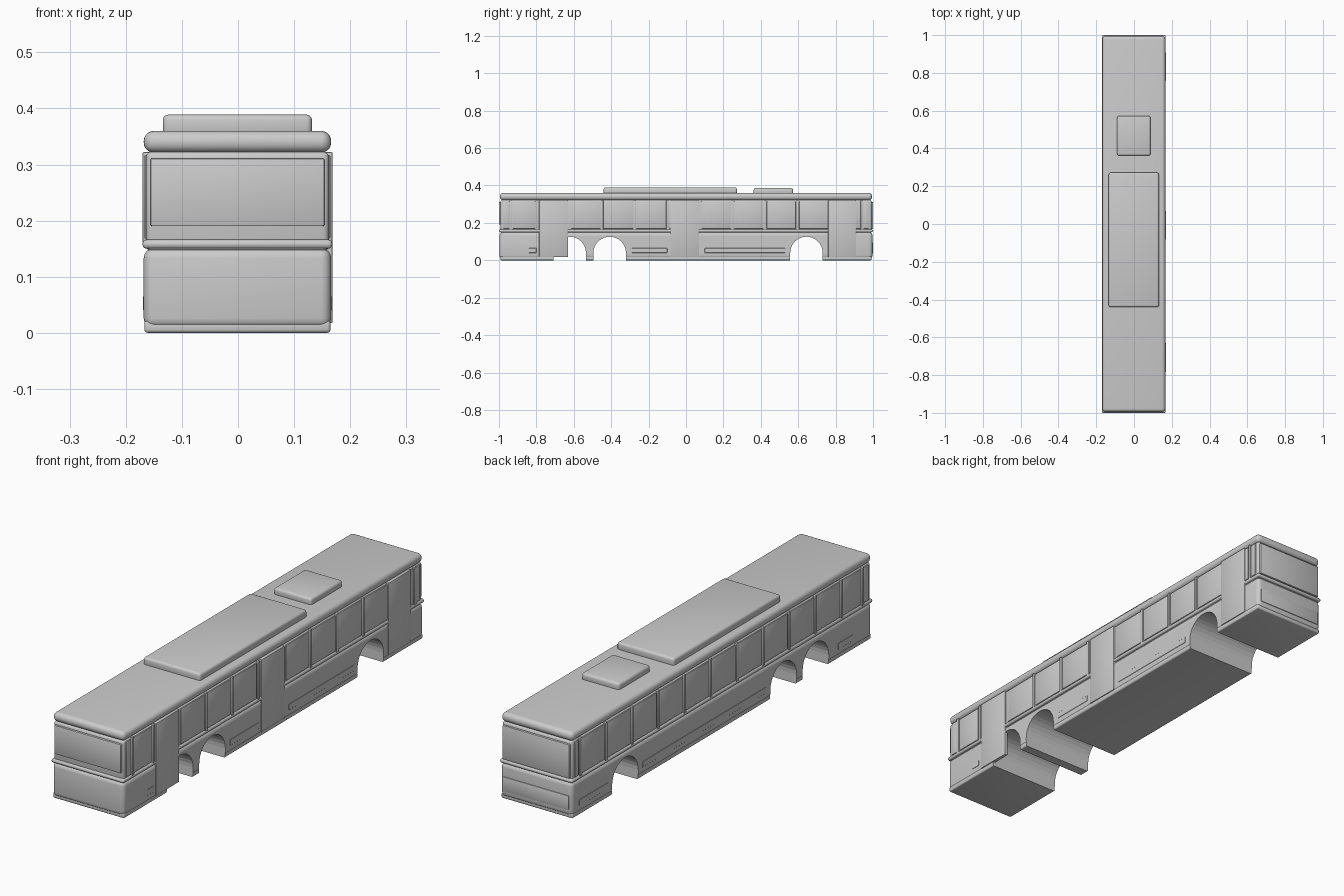
import bpy, bmesh, math

if "Cube" in bpy.data.objects:
    bpy.data.objects.remove(bpy.data.objects["Cube"])

CX = -0.001  # body centreline


def finish(name, bm):
    bmesh.ops.recalc_face_normals(bm, faces=bm.faces[:])
    me = bpy.data.meshes.new(name)
    bm.to_mesh(me)
    bm.free()
    ob = bpy.data.objects.new(name, me)
    bpy.context.collection.objects.link(ob)
    return ob


def box(name, x, y, z, bevel=0.0, seg=3):
    """Box from (min, max) ranges with rounded edges."""
    bm = bmesh.new()
    bmesh.ops.create_cube(bm, size=1)
    for v in bm.verts:
        v.co = [(r[0] + r[1]) / 2 + c * (r[1] - r[0]) for c, r in zip(v.co, (x, y, z))]
    if bevel:
        bmesh.ops.bevel(bm, geom=bm.edges[:], offset=bevel, segments=seg,
                        profile=0.5, affect='EDGES', clamp_overlap=True)
    return finish(name, bm)


def wide(half):
    return (CX - half, CX + half)


def side_x(side, inner, outer):
    return tuple(sorted((CX + side * inner, CX + side * outer)))


# wheel arch cutter: arch profiles extruded across the width
def arch_cutter(centres, r, zc):
    bm = bmesh.new()
    for yc in centres:
        pts = [(yc + r, -0.05)]
        pts += [(yc + r * math.cos(math.pi * i / 16), zc + r * math.sin(math.pi * i / 16))
                for i in range(17)]
        pts += [(yc - r, -0.05)]
        f = bm.faces.new([bm.verts.new((-0.3, y, z)) for y, z in pts])
        ext = bmesh.ops.extrude_face_region(bm, geom=[f])
        for v in ext['geom']:
            if isinstance(v, bmesh.types.BMVert):
                v.co.x = 0.3
    ob = finish("wheel_arch_cutter", bm)
    ob.hide_render = True
    ob.hide_viewport = True
    return ob


cutter = arch_cutter((-0.622, -0.408, 0.644), 0.087, 0.039)

# lower body and skirt, cut by the arches
lower = box("lower_body", wide(0.167), (-0.997, 0.997), (0.008, 0.151), 0.018, 4)
skirt = box("skirt", wide(0.166), (-0.993, 0.993), (0.0, 0.022), 0.006)
for ob in (lower, skirt):
    m = ob.modifiers.new("arches", 'BOOLEAN')
    m.operation = 'DIFFERENCE'
    m.solver = 'EXACT'
    m.object = cutter

# belt rail, window band and roof
box("belt_rail", wide(0.169), (-1.0, 1.0), (0.150, 0.166), 0.007)
box("window_band", wide(0.163), (-0.992, 0.992), (0.145, 0.323), 0.01)
box("roof", wide(0.167), (-0.995, 0.995), (0.321, 0.360), 0.018, 5)
box("roof_air_unit", wide(0.133), (-0.44, 0.272), (0.35, 0.389), 0.01)
box("roof_hatch", wide(0.088), (0.362, 0.572), (0.35, 0.386), 0.01)

# end glazing and rear engine panel
box("windscreen", wide(0.155), (-1.0, -0.98), (0.190, 0.311), 0.003, 2)
box("rear_window", wide(0.155), (0.98, 1.0), (0.168, 0.311), 0.003, 2)
box("engine_panel", wide(0.152), (0.98, 1.0), (0.035, 0.095), 0.003, 2)

# side windows and pillars
posts = [-0.935] + [-0.10 + 0.174 * k for k in range(-4, 6)] + [0.94]
doors = ((-0.785, -0.63), (-0.083, 0.07), (0.76, 0.91))
edges = [-0.985] + posts + [0.985]
for side, label in ((-1, "left"), (1, "right")):
    for y in posts:
        if side == 1 and any(a - 0.01 < y < b + 0.01 for a, b in doors):
            continue
        box(label + "_window_pillar", side_x(side, 0.155, 0.169),
            (y - 0.006, y + 0.006), (0.16, 0.322), 0.002, 2)
    for a, b in zip(edges, edges[1:]):
        box(label + "_side_window", side_x(side, 0.155, 0.166),
            (a + 0.009, b - 0.009), (0.168, 0.317), 0.003, 2)

# doors on the right side
for a, b in doors:
    box("door", side_x(1, 0.155, 0.1695), (a, b), (0.018, 0.322), 0.002, 2)

# thin lower trim strips
for side, spans in ((1, ((-0.84, -0.80), (-0.29, -0.1), (0.1, 0.53))),
                    (-1, ((-0.87, -0.77), (-0.29, 0.53), (0.76, 0.95)))):
    for a, b in spans:
        box("side_trim", side_x(side, 0.16, 0.1685), (a, b), (0.04, 0.065), 0.001, 1)

# smooth shading with sharp edges kept
bpy.ops.object.select_all(action='DESELECT')
for ob in bpy.data.objects:
    if ob is not cutter:
        ob.select_set(True)
bpy.context.view_layer.objects.active = lower
bpy.ops.object.shade_smooth_by_angle(angle=math.radians(35))
